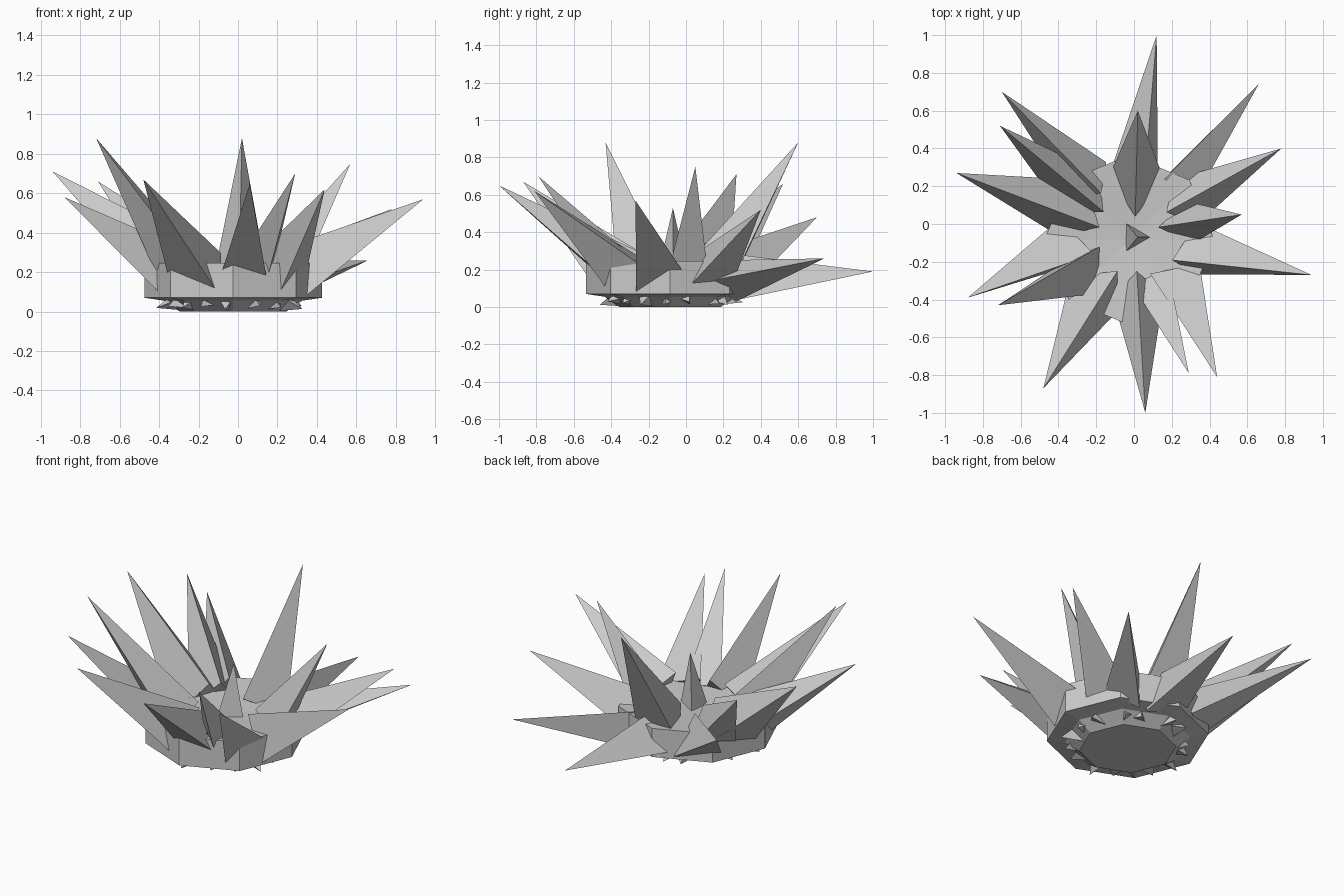
import bpy, bmesh, math, random
from mathutils import Vector

cube = bpy.data.objects.get("Cube")
if cube:
    bpy.data.objects.remove(cube, do_unlink=True)

random.seed(4)
UP = Vector((0, 0, 1))
CENTRE = Vector((-0.025, -0.085, 0))

# One plain grey stone material
stone = bpy.data.materials.new("grey_stone")
stone.use_nodes = True
GREY = (0.6, 0.6, 0.6, 1)
stone.diffuse_color = GREY
stone.node_tree.nodes["Principled BSDF"].inputs["Base Color"].default_value = GREY


def finish(bm, name):
    """Turn a bmesh into a flat-shaded object."""
    bmesh.ops.recalc_face_normals(bm, faces=bm.faces)
    mesh = bpy.data.meshes.new(name)
    bm.to_mesh(mesh)
    bm.free()
    mesh.materials.append(stone)
    obj = bpy.data.objects.new(name, mesh)
    bpy.context.collection.objects.link(obj)
    return obj


def add_spike(bm, tip, base, radius, roll):
    """Three-sided spike; roll turns the base triangle away from ridge-up."""
    tip, base = Vector(tip), Vector(base)
    axis = (tip - base).normalized()
    side = axis.cross(UP).normalized()
    rise = side.cross(axis)
    corners = []
    for k in range(3):
        a = math.radians(roll) + k * math.tau / 3
        corners.append(bm.verts.new(base + radius * (math.cos(a) * rise + math.sin(a) * side)))
    point = bm.verts.new(tip)
    bm.faces.new(corners)
    for k in range(3):
        bm.faces.new((corners[k], corners[(k + 1) % 3], point))


# Eight-sided base: stepped underside, upright wall and shallow dished top
bm = bmesh.new()
rings = []
for radius, z in ((0.27, 0), (0.35, 0.055), (0.45, 0.07), (0.45, 0.245)):
    rings.append([bm.verts.new(CENTRE + Vector((radius * math.cos(k * math.tau / 8),
                                                radius * math.sin(k * math.tau / 8), z)))
                  for k in range(8)])
for low, high in zip(rings, rings[1:]):
    for k in range(8):
        n = (k + 1) % 8
        bm.faces.new((low[k], low[n], high[n], high[k]))
bm.faces.new(rings[0])
dish = bm.verts.new(CENTRE + UP * 0.21)
for k in range(8):
    bm.faces.new((rings[-1][k], rings[-1][(k + 1) % 8], dish))
finish(bm, "base")

# Large spikes sunk into the base: tip, base centre, base radius, roll
spikes = {
    "back_low_spike": ((0.12, 1.0, 0.19), (0.02, 0.26, 0.14), 0.15, 15),
    "back_left_low_spike": ((0.66, 0.74, 0.26), (0.22, 0.21, 0.14), 0.13, -30),
    "back_left_spike": ((0.78, 0.4, 0.52), (0.24, 0.1, 0.16), 0.155, 0),
    "left_tall_spike": ((0.57, 0.05, 0.75), (0.24, 0, 0.19), 0.13, 0),
    "left_spike": ((0.94, -0.27, 0.57), (0.29, -0.15, 0.18), 0.165, 20),
    "front_left_spike": ((0.44, -0.81, 0.62), (0.21, -0.29, 0.18), 0.16, 40),
    "front_thin_spike": ((0.29, -0.79, 0.7), (0.1, -0.32, 0.19), 0.12, 60),
    "front_spike": ((0.06, -1.0, 0.65), (0.02, -0.34, 0.17), 0.155, 0),
    "front_right_spike": ((-0.48, -0.87, 0.67), (-0.17, -0.33, 0.16), 0.18, 350),
    "right_spike": ((-0.88, -0.39, 0.58), (-0.32, -0.12, 0.17), 0.165, -30),
    "right_tall_spike": ((-0.72, -0.43, 0.88), (-0.25, -0.23, 0.18), 0.15, 30),
    "back_right_wide_spike": ((-0.94, 0.27, 0.71), (-0.28, 0.05, 0.18), 0.19, 350),
    "back_right_spike": ((-0.71, 0.52, 0.66), (-0.24, 0.13, 0.18), 0.165, 0),
    "back_right_low_spike": ((-0.7, 0.7, 0.48), (-0.22, 0.21, 0.16), 0.155, 0),
    "back_tall_spike": ((0.02, 0.6, 0.88), (0.01, 0.18, 0.18), 0.165, 0),
    "centre_spike": ((0.02, -0.07, 0.53), (0, -0.07, 0.19), 0.09, 60),
    "front_splinter": ((0.16, -0.49, 0.33), (0.05, -0.33, 0.2), 0.07, 0),
}
for name, (tip, base, radius, roll) in spikes.items():
    bm = bmesh.new()
    add_spike(bm, tip, base, radius, roll)
    finish(bm, name)

# Ring of small shards under the rim
bm = bmesh.new()
COUNT = 16
for k in range(COUNT):
    a = (k + random.uniform(-0.3, 0.3)) * math.tau / COUNT
    out = Vector((math.cos(a), math.sin(a), 0))
    base = CENTRE + out * 0.27 + UP * 0.06
    tip = CENTRE + out * random.uniform(0.34, 0.4) + UP * random.uniform(0.005, 0.03)
    add_spike(bm, tip, base, 0.062, random.uniform(0, 120))
finish(bm, "under_shards")
